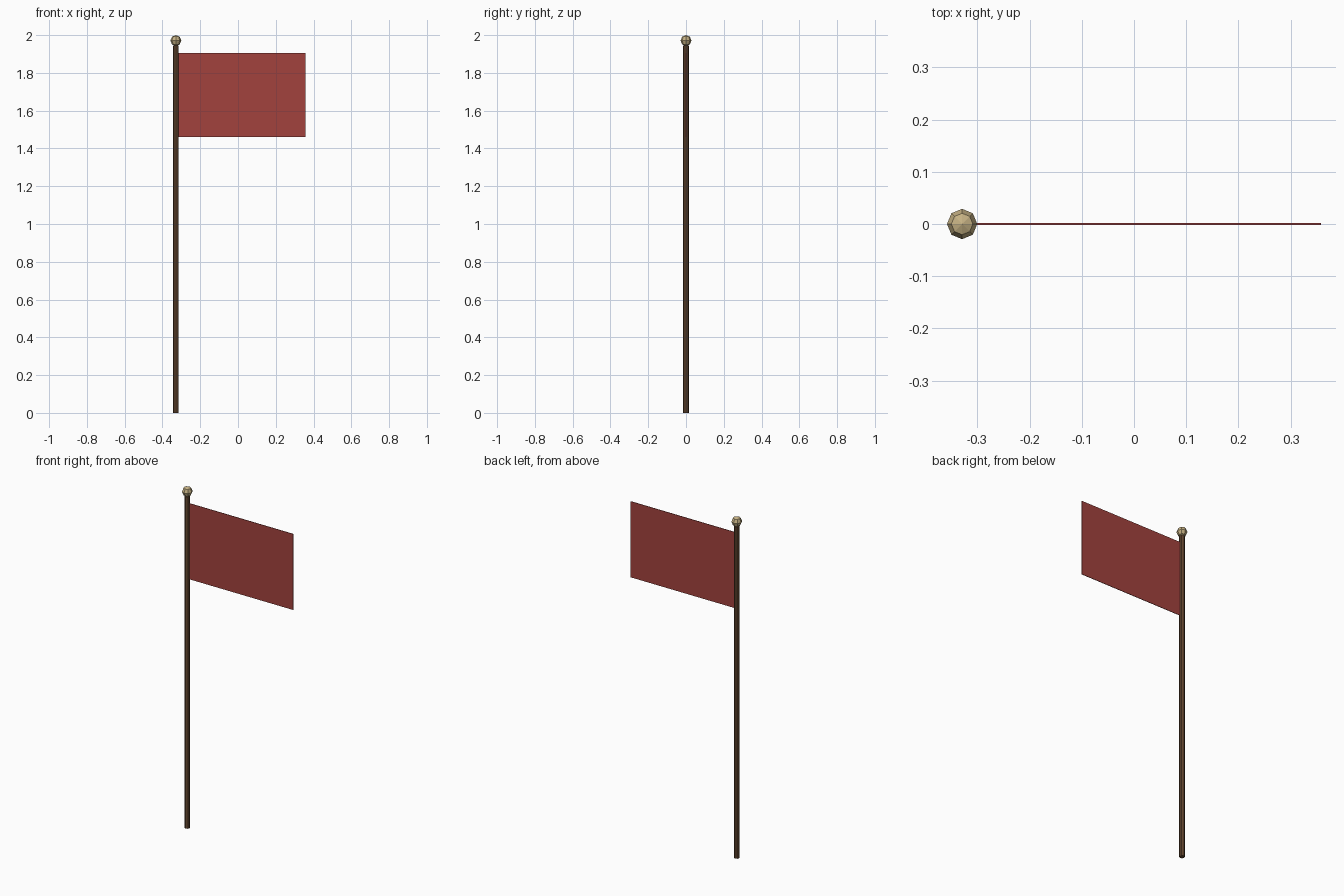
import bpy

cube = bpy.data.objects.get("Cube")
if cube:
    bpy.data.objects.remove(cube, do_unlink=True)

POLE_X = -0.329
POLE_RADIUS = 0.015
POLE_HEIGHT = 1.945
BALL_RADIUS = 0.029


def make_material(name, color):
    mat = bpy.data.materials.new(name)
    mat.use_nodes = True
    mat.diffuse_color = color
    bsdf = mat.node_tree.nodes["Principled BSDF"]
    bsdf.inputs["Base Color"].default_value = color
    bsdf.inputs["Roughness"].default_value = 0.8
    return mat


def finish(name, mat):
    obj = bpy.context.object
    obj.name = name
    obj.data.name = name
    obj.data.materials.append(mat)
    return obj


wood = make_material("dark wood", (0.13, 0.065, 0.03, 1))
brass = make_material("pale brass", (0.56, 0.44, 0.23, 1))
cloth = make_material("red cloth", (0.36, 0.055, 0.048, 1))

# Faceted pole
bpy.ops.mesh.primitive_cylinder_add(vertices=8, radius=POLE_RADIUS, depth=POLE_HEIGHT,
                                    location=(POLE_X, 0, POLE_HEIGHT / 2))
finish("pole", wood)

# Low-poly ball on top of the pole
bpy.ops.mesh.primitive_uv_sphere_add(segments=8, ring_count=4, radius=BALL_RADIUS,
                                     location=(POLE_X, 0, 2 - BALL_RADIUS))
finish("finial_ball", brass)

# Thin rectangular flag fixed to the side of the pole
left, right = POLE_X + POLE_RADIUS, 0.358
bottom, top = 1.46, 1.905
bpy.ops.mesh.primitive_cube_add(size=1, location=((left + right) / 2, 0, (bottom + top) / 2))
flag = finish("flag", cloth)
flag.scale = (right - left, 0.003, top - bottom)
bpy.ops.object.transform_apply(location=False, rotation=False, scale=True)
